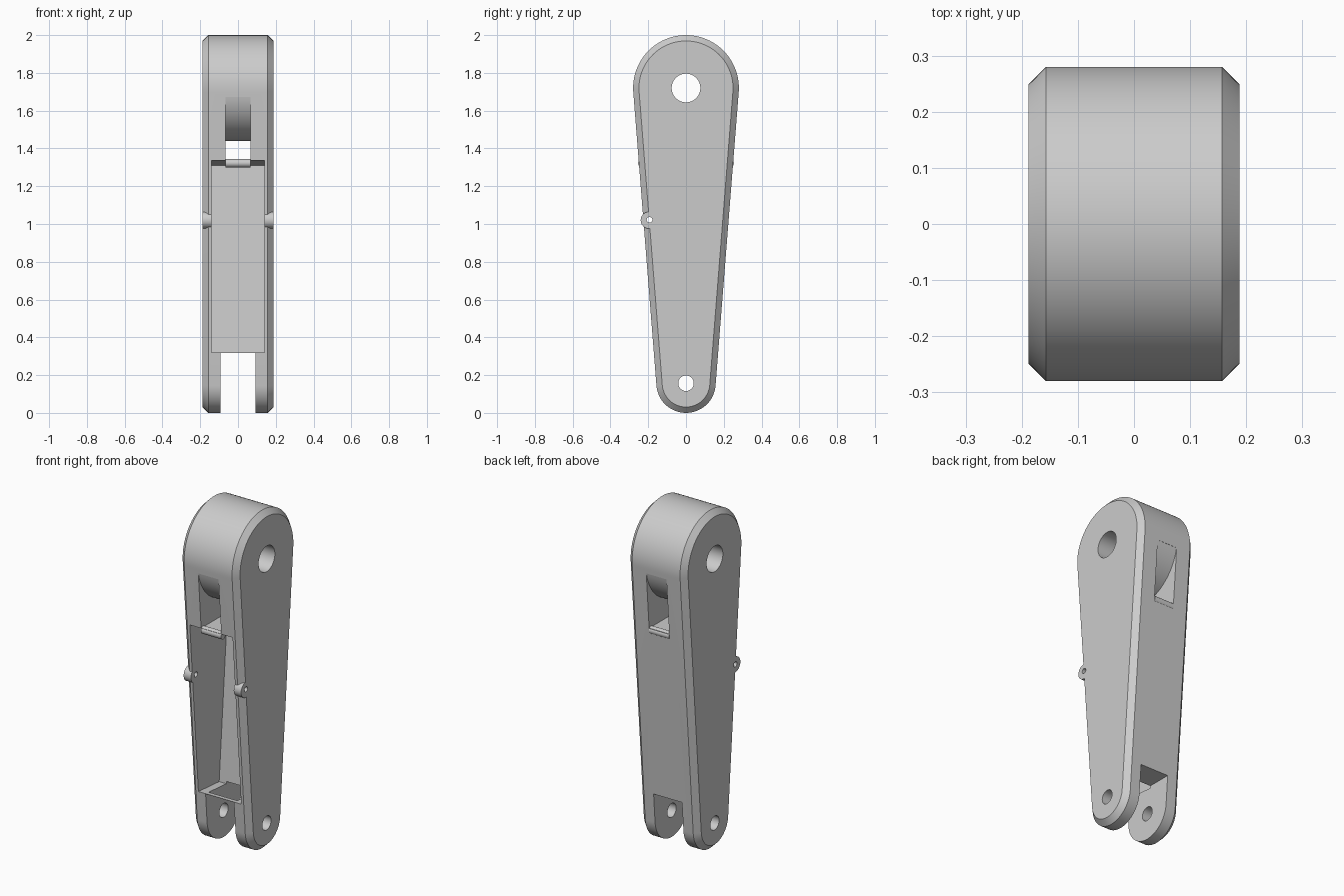
import bpy, bmesh
from math import sin, cos, pi, asin, radians

cube = bpy.data.objects.get("Cube")
if cube:
    bpy.data.objects.remove(cube)

TOP_Z, TOP_R = 1.72, 0.28        # large pivot end
LOW_Z, LOW_R = 0.157, 0.157      # small pivot end
HALF, BEVEL = 0.188, 0.031
LEAN = (TOP_R - LOW_R) / (TOP_Z - LOW_Z)

grey = bpy.data.materials.new("plain_grey")
grey.use_nodes = True
grey.diffuse_color = (0.6, 0.6, 0.6, 1)
grey.node_tree.nodes["Principled BSDF"].inputs["Base Color"].default_value = (0.6, 0.6, 0.6, 1)


def arc(y, z, r, start, end, n):
    return [(y + r * cos(start + (end - start) * i / n),
             z + r * sin(start + (end - start) * i / n)) for i in range(n + 1)]


def circle(y, z, r, n=48):
    return arc(y, z, r, 0, 2 * pi, n)[:-1]


def loft(name, sections):
    """Join matching side profiles, given as (x, points), into a closed solid."""
    bm = bmesh.new()
    rings = [[bm.verts.new((x, y, z)) for y, z in pts] for x, pts in sections]
    for a, b in zip(rings, rings[1:]):
        for i in range(len(a)):
            j = (i + 1) % len(a)
            bm.faces.new((a[i], a[j], b[j], b[i]))
    bm.faces.new(rings[0])
    bm.faces.new(rings[-1])
    bmesh.ops.recalc_face_normals(bm, faces=bm.faces)
    mesh = bpy.data.meshes.new(name)
    bm.to_mesh(mesh)
    bm.free()
    mesh.materials.append(grey)
    obj = bpy.data.objects.new(name, mesh)
    bpy.context.collection.objects.link(obj)
    return obj


def prism(name, pts, x0, x1):
    return loft(name, [(x0, pts), (x1, pts)])


def combine(target, tool, operation):
    tool.hide_render = True
    bpy.context.view_layer.objects.active = target
    mod = target.modifiers.new(tool.name, "BOOLEAN")
    mod.operation, mod.object, mod.solver = operation, tool, "EXACT"
    bpy.ops.object.modifier_apply(modifier=mod.name)
    bpy.data.objects.remove(tool)


def outline(inset):
    a = asin(LEAN)
    return (arc(0, TOP_Z, TOP_R - inset, -a, pi + a, 64)
            + arc(0, LOW_Z, LOW_R - inset, pi + a, 2 * pi - a, 48))


# Tapered arm with chamfered sides
arm = loft("link_arm", [(-HALF, outline(BEVEL)), (BEVEL - HALF, outline(0)),
                        (HALF - BEVEL, outline(0)), (HALF, outline(BEVEL))])

# Hinge ears on the front edge
for side in (-1, 1):
    ear = prism("hinge_ear", circle(-0.195, 1.02, 0.045, 32), side * 0.14, side * HALF)
    combine(arm, ear, "UNION")

# Front pocket, its floor parallel to the back face
def pocket_corner(y, z):
    return (y + LEAN * z, z - LEAN * y)

pocket = [pocket_corner(-0.5, 0.305), pocket_corner(0, 0.305),
          pocket_corner(0, 1.309), pocket_corner(-0.5, 1.309)]
combine(arm, prism("pocket_cutter", pocket, -0.14, 0.14), "DIFFERENCE")

# Fork gap at the foot
fork = [(-0.5, -0.2), (0.5, -0.2), (0.5, 0.318), (-0.5, 0.318)]
combine(arm, prism("fork_cutter", fork, -0.093, 0.093), "DIFFERENCE")

# Window beneath the round hub
hub = arc(0, TOP_Z, TOP_R, radians(-170), radians(-10), 48)
window = hub + [(0.5, hub[-1][1]), (0.5, 1.337), (-0.5, 1.337), (-0.5, hub[0][1])]
combine(arm, prism("window_cutter", window, -0.066, 0.066), "DIFFERENCE")

# Pin holes
for name, y, z, r in (("top_pin", 0, TOP_Z, 0.076), ("low_pin", 0, LOW_Z, 0.041),
                      ("ear_pin", -0.193, 1.022, 0.015)):
    combine(arm, prism(name, circle(y, z, r), -0.4, 0.4), "DIFFERENCE")

# Rounded lips on the window sill
lips = [prism(name, circle(y, 1.322, 0.022, 24), -0.066, 0.066)
        for name, y in (("front_sill_lip", -0.232), ("back_sill_lip", 0.232))]

for obj in [arm] + lips:
    bpy.ops.object.select_all(action="DESELECT")
    obj.select_set(True)
    bpy.context.view_layer.objects.active = obj
    bpy.ops.object.shade_smooth_by_angle(angle=radians(25))
